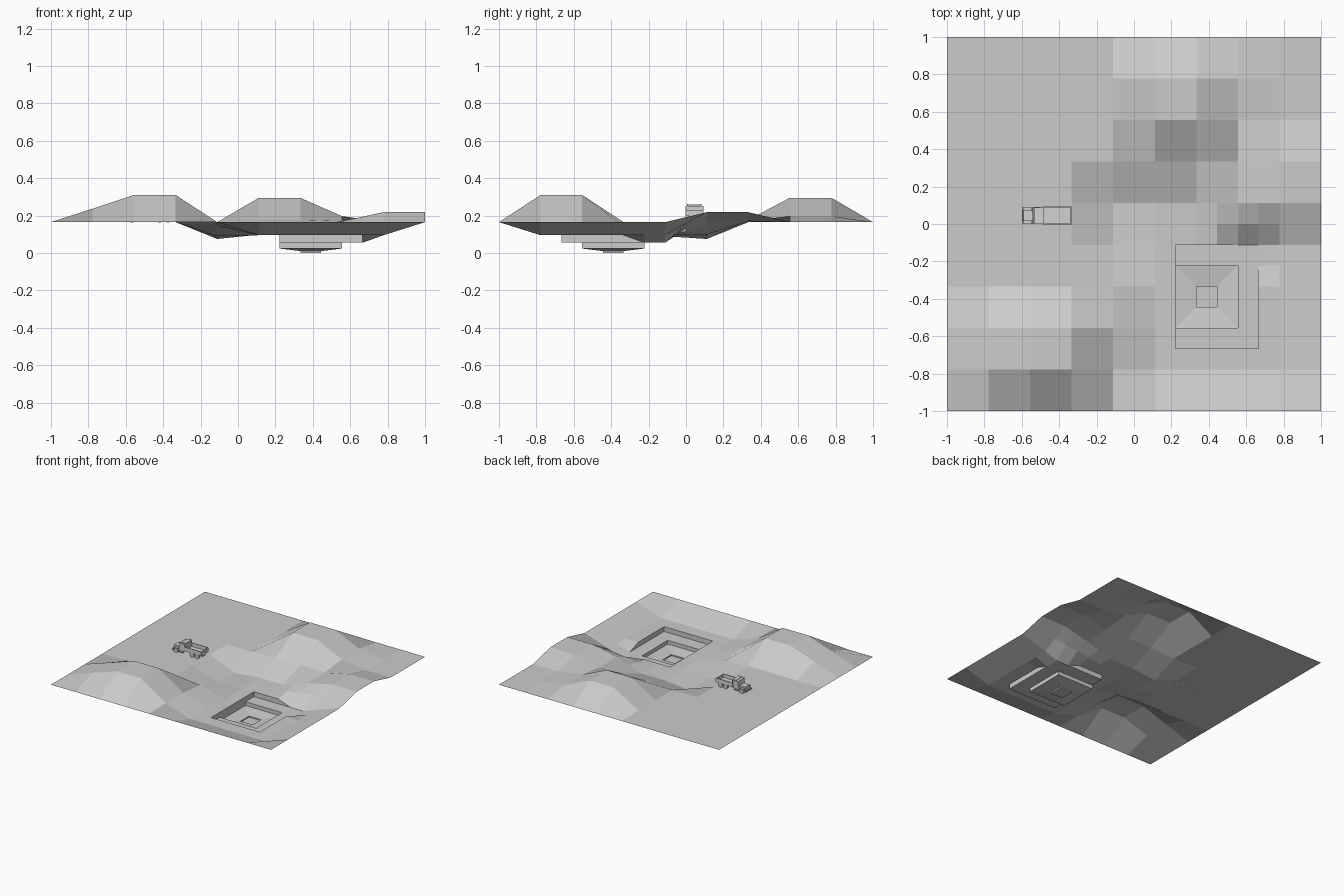
import bpy, bmesh
from math import pi
from mathutils import Matrix, Vector

cube = bpy.data.objects.get("Cube")
if cube:
    bpy.data.objects.remove(cube)


def material(name, value):
    m = bpy.data.materials.new(name)
    m.use_nodes = True
    col = (value, value, value, 1)
    m.diffuse_color = col
    m.node_tree.nodes["Principled BSDF"].inputs["Base Color"].default_value = col
    return m


earth = material("earth_grey", 0.6)
paint = material("truck_grey", 0.65)


def finish(name, bm, mat, smooth=False):
    me = bpy.data.meshes.new(name)
    bm.to_mesh(me)
    bm.free()
    me.materials.append(mat)
    ob = bpy.data.objects.new(name, me)
    bpy.context.collection.objects.link(ob)
    for p in me.polygons:
        p.use_smooth = smooth
    return ob


# Terrain heights on a nine by nine cell grid
N = 9
CELL = 2 / N
BASE, LOW = 0.165, 0.095
height = {(i, j): BASE for i in range(N + 1) for j in range(N + 1)}


def patch(cols, rows, z):
    for i in cols:
        for j in rows:
            height[i, j] = z


patch([2, 3], [1, 2], 0.31)        # front hill
patch([1], [1, 2], 0.237)
patch([5, 6], [7, 8], 0.295)       # back hill
patch([7], [7, 8], 0.197)
patch([5, 6], [6], 0.178)
patch([7], [5, 6], 0.17)           # ridge on the left edge
patch([8, 9], [5, 6], 0.218)
patch(range(5, 9), range(1, 5), LOW)   # basin
patch([5, 6], [5], 0.098)
patch([4], [3], 0.145)             # gully
patch([4], [4], 0.09)
patch([4], [5], 0.075)

FLOOR1, FLOOR2, FLOOR3 = 0.055, 0.024, 0.0
ramp = {(14, 8), (15, 8), (15, 7)}     # half-cell corners lowered to the pit


def point(a, b):
    """Terrain point at half-cell coordinates."""
    if (a, b) in ramp:
        z = FLOOR1
    else:
        cs = [(i, j) for i in {a // 2, (a + 1) // 2} for j in {b // 2, (b + 1) // 2}]
        z = sum(height[c] for c in cs) / len(cs)
    return Vector((a * CELL / 2 - 1, b * CELL / 2 - 1, z))


def at(a, b, z):
    p = point(a, b)
    p.z = z
    return p


CORNERS = ((0, 0), (1, 0), (1, 1), (0, 1))
bm = bmesh.new()


def face(pts):
    keep = []
    for p in pts:
        if all((p - q).length > 1e-5 for q in keep):
            keep.append(p)
    if len(keep) > 2:
        bm.faces.new([bm.verts.new(p) for p in keep])


def inside(a, b, r):
    return r[0] <= a < r[1] and r[2] <= b < r[3]


fine = (10, 16, 2, 10)
pit = (11, 15, 3, 8)
bench = (11, 14, 4, 7)
core = (12, 13, 5, 6)

for i in range(N):
    for j in range(N):
        if not inside(2 * i, 2 * j, fine):
            face([point(2 * (i + u), 2 * (j + v)) for u, v in CORNERS])

for a in range(fine[0], fine[1]):
    for b in range(fine[2], fine[3]):
        if not inside(a, b, pit):
            face([point(a + u, b + v) for u, v in CORNERS])
        elif not inside(a, b, bench):
            face([at(a + u, b + v, FLOOR1) for u, v in CORNERS])


def rim(r):
    """Counter-clockwise half-cell corners of a rectangle."""
    x0, x1, y0, y1 = r
    return ([(x, y0) for x in range(x0, x1)] + [(x1, y) for y in range(y0, y1)]
            + [(x, y1) for x in range(x1, x0, -1)] + [(x0, y) for y in range(y1, y0, -1)])


def walls(r, top, bottom):
    loop = rim(r)
    for p, q in zip(loop, loop[1:] + loop[:1]):
        face([top(*p), top(*q), at(*q, bottom), at(*p, bottom)])


# Stepped pit: outer wall, bench wall, sloping bench floor, core
walls(pit, point, FLOOR1)
walls(bench, lambda a, b: at(a, b, FLOOR1), FLOOR2)
LIP = 0.01


def square(r, z):
    return [at(r[u], r[2 + v], z) for u, v in CORNERS]


outer, inner = square(bench, FLOOR2), square(core, LIP)
for k in range(4):
    n = (k + 1) % 4
    face([outer[k], outer[n], inner[n], inner[k]])
walls(core, lambda a, b: at(a, b, LIP), FLOOR3)
face(square(core, FLOOR3))
bmesh.ops.remove_doubles(bm, verts=bm.verts, dist=1e-5)
finish("terrain", bm, earth)

# Truck on the flat ground, nose towards -x
MID = 0.045


def box(name, x0, x1, half, z0, z1, y=MID, slant=0.0):
    b = bmesh.new()
    size = Vector((x1 - x0, 2 * half, z1 - z0))
    bmesh.ops.create_cube(b, size=1, matrix=Matrix.Translation(
        ((x0 + x1) / 2, y, (z0 + z1) / 2)) @ Matrix.Diagonal((*size, 1)))
    for v in b.verts:          # lean the front top edge backwards
        if v.co.z > (z0 + z1) / 2 and v.co.x < (x0 + x1) / 2:
            v.co.x += slant
    return finish(name, b, paint)


box("chassis", -0.59, -0.34, 0.018, 0.18, 0.195)
box("bumper", -0.6, -0.59, 0.042, 0.178, 0.19)
box("hood", -0.595, -0.54, 0.028, 0.19, 0.217, slant=0.004)
box("cab", -0.542, -0.493, 0.042, 0.188, 0.247, slant=0.012)
box("cab_roof", -0.535, -0.49, 0.044, 0.247, 0.252)
box("bed_floor", -0.485, -0.338, 0.046, 0.197, 0.203)
box("bed_headboard", -0.488, -0.482, 0.048, 0.197, 0.25)
box("cab_guard", -0.515, -0.482, 0.04, 0.254, 0.258)
box("bed_tailgate", -0.34, -0.335, 0.048, 0.197, 0.228)
for side, s in (("left", -1), ("right", 1)):
    box("bed_side_" + side, -0.485, -0.337, 0.003, 0.197, 0.232, MID + s * 0.046)
    box("fender_" + side, -0.592, -0.545, 0.009, 0.199, 0.204, MID + s * 0.036)
    box("step_" + side, -0.538, -0.5, 0.006, 0.177, 0.183, MID + s * 0.04)
    box("exhaust_" + side, -0.493, -0.488, 0.003, 0.2, 0.262, MID + s * 0.036)
    for axle, x in (("front", -0.567), ("middle", -0.42), ("rear", -0.375)):
        b = bmesh.new()
        bmesh.ops.create_cone(b, cap_ends=True, segments=16, radius1=0.018,
                              radius2=0.018, depth=0.018,
                              matrix=Matrix.Translation((x, MID + s * 0.036, 0.18))
                              @ Matrix.Rotation(pi / 2, 4, "X"))
        wheel = finish(axle + "_wheel_" + side, b, paint)
        for p in wheel.data.polygons:
            p.use_smooth = len(p.vertices) == 4
